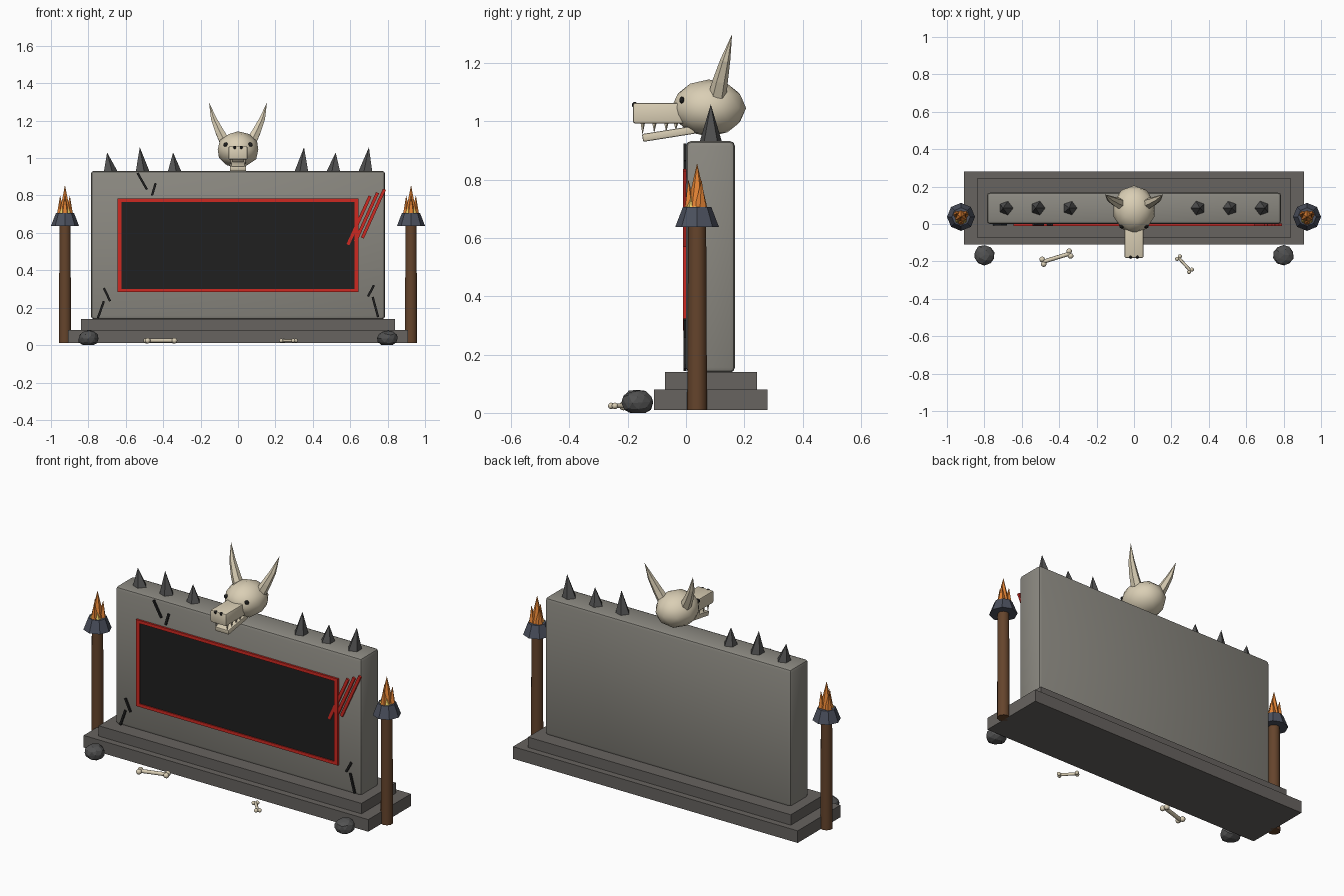
import bpy, bmesh, math, random
from mathutils import Vector, Matrix

if "Cube" in bpy.data.objects:
    bpy.data.objects.remove(bpy.data.objects["Cube"])

random.seed(4)


def mat(name, r, g, b):
    m = bpy.data.materials.new(name)
    m.diffuse_color = (r, g, b, 1)
    m.use_nodes = True
    m.node_tree.nodes["Principled BSDF"].inputs["Base Color"].default_value = m.diffuse_color
    return m


STONE = mat("slab_stone", 0.26, 0.25, 0.22)
BASE = mat("base_stone", 0.135, 0.125, 0.115)
BLACK = mat("black", 0.014, 0.014, 0.014)
RED = mat("red_paint", 0.62, 0.022, 0.015)
BONE = mat("bone", 0.70, 0.62, 0.46)
SPIKE = mat("dark_rock", 0.085, 0.085, 0.085)
WOOD = mat("wood", 0.13, 0.058, 0.025)
IRON = mat("iron", 0.07, 0.08, 0.11)
ORANGE = mat("flame_orange", 0.78, 0.23, 0.035)
YELLOW = mat("flame_yellow", 0.82, 0.60, 0.13)


def finish(name, bm, m, smooth=None):
    bmesh.ops.recalc_face_normals(bm, faces=bm.faces)
    me = bpy.data.meshes.new(name)
    bm.to_mesh(me)
    bm.free()
    me.materials.append(m)
    ob = bpy.data.objects.new(name, me)
    bpy.context.collection.objects.link(ob)
    if smooth:
        bpy.ops.object.select_all(action='DESELECT')
        ob.select_set(True)
        bpy.context.view_layer.objects.active = ob
        bpy.ops.object.shade_smooth_by_angle(angle=math.radians(smooth))
    return ob


def box(name, lo, hi, m, bevel=0, rot=None):
    """Box from corner to corner, optionally bevelled and turned about its centre."""
    lo, hi = Vector(lo), Vector(hi)
    bm = bmesh.new()
    bmesh.ops.create_cube(bm, size=1)
    bmesh.ops.scale(bm, vec=hi - lo, verts=bm.verts)
    if bevel:
        bmesh.ops.bevel(bm, geom=bm.edges[:], offset=bevel, segments=2,
                        affect='EDGES', profile=0.5)
    if rot:
        bmesh.ops.rotate(bm, matrix=rot, verts=bm.verts)
    bmesh.ops.translate(bm, vec=(lo + hi) / 2, verts=bm.verts)
    return finish(name, bm, m, 35 if bevel else None)


def tube(name, path, m, sides, smooth=None, turn=0.0):
    """Skin rings along (point, radius) pairs; radius 0 makes a tip."""
    pts = [Vector(p) for p, r in path]
    q = (pts[-1] - pts[0]).to_track_quat('Z', 'Y')
    if abs(pts[0].x - pts[-1].x) + abs(pts[0].y - pts[-1].y) < 1e-6:
        q = Matrix.Identity(3).to_quaternion()
    bm = bmesh.new()
    rings = []
    for p, (_, r) in zip(pts, path):
        n = sides if r > 0 else 1
        rings.append([bm.verts.new(p + q @ Vector((
            r * math.sin(turn + math.tau * i / sides),
            r * math.cos(turn + math.tau * i / sides), 0))) for i in range(n)])
    for a, b in zip(rings, rings[1:]):
        for i in range(sides):
            j = (i + 1) % sides
            bm.faces.new([a[i], a[j], b[0]] if len(b) == 1 else [a[i], a[j], b[j], b[i]])
    for end in (rings[0], rings[-1]):
        if len(end) > 2:
            bm.faces.new(end)
    return finish(name, bm, m, smooth)


def ball(name, c, s, m, sub=2, smooth=None):
    bm = bmesh.new()
    bmesh.ops.create_icosphere(bm, subdivisions=sub, radius=1)
    bmesh.ops.scale(bm, vec=s, verts=bm.verts)
    bmesh.ops.translate(bm, vec=c, verts=bm.verts)
    return finish(name, bm, m, smooth)


def strip(name, a, b, w, depth, m):
    """Thin flat bar on the slab front between two (x, z) points."""
    a, b = Vector(a), Vector(b)
    c, d = (a + b) / 2, b - a
    rot = Matrix.Rotation(-math.atan2(d.y, d.x), 3, 'Y')
    return box(name, (c.x - d.length / 2, -depth, c.y - w / 2),
               (c.x + d.length / 2, 0.002, c.y + w / 2), m, rot=rot)


# stepped base and slab
box("base_lower_step", (-0.91, -0.11, 0.01), (0.91, 0.28, 0.08), BASE)
box("base_upper_step", (-0.84, -0.072, 0.08), (0.84, 0.243, 0.14), BASE)
box("stone_slab", (-0.787, 0, 0.138), (0.787, 0.168, 0.932), STONE, bevel=0.018)

# dark panel with red frame
box("dark_panel", (-0.63, -0.005, 0.295), (0.63, 0.002, 0.77), BLACK)
for z in (0.292, 0.774):
    box("frame_rail", (-0.645, -0.011, z - 0.009), (0.645, 0.002, z + 0.009), RED)
for x in (-0.634, 0.634):
    box("frame_stile", (x - 0.011, -0.011, 0.283), (x + 0.011, 0.002, 0.783), RED)

# red claw scratches and black cracks
for a, b in (((0.588, 0.537), (0.706, 0.797)), ((0.628, 0.555), (0.746, 0.815)),
             ((0.665, 0.573), (0.783, 0.833))):
    strip("claw_scratch", a, b, 0.017, 0.0095, RED)
for a, b in (((-0.537, 0.92), (-0.487, 0.832)), ((-0.44, 0.866), (-0.46, 0.80)),
             ((-0.717, 0.305), (-0.684, 0.235)), ((-0.717, 0.235), (-0.749, 0.145)),
             ((0.727, 0.32), (0.695, 0.26)), ((0.72, 0.257), (0.749, 0.15))):
    strip("crack", a, b, 0.012, 0.0085, BLACK)

# spikes along the top
for x, tip, h in ((-0.685, -0.70, 1.03), (-0.514, -0.525, 1.058), (-0.343, -0.347, 1.03),
                  (0.343, 0.353, 1.058), (0.514, 0.522, 1.03), (0.685, 0.70, 1.058)):
    tube("top_spike", [((x, 0.085, 0.922), 0.042), ((tip, 0.085, h), 0)], SPIKE, 5)

# torches
for s in (-1, 1):
    x, y = s * 0.925, 0.038
    tube("torch_post", [((x, y, 0.01), 0.034), ((x, y, 0.66), 0.031)], WOOD, 10, 40)
    tube("torch_bowl", [((x, y, 0.637), 0.075), ((x, y, 0.705), 0.049)], IRON, 8)
    tube("flame_main", [((x, y, 0.69), 0.038), ((x, y, 0.856), 0)], ORANGE, 6)
    for k in range(3):
        t = math.radians(30 + 120 * k)
        dx, dy = math.cos(t), math.sin(t)
        tube("flame_side", [((x + 0.024 * dx, y + 0.024 * dy, 0.69), 0.024),
                            ((x + 0.030 * dx, y + 0.030 * dy, 0.80), 0)], ORANGE, 5)
    tube("flame_core", [((x, y - 0.008, 0.69), 0.044), ((x, y - 0.016, 0.765), 0)], YELLOW, 6)

# skull: cranium, snout, jaw
ball("skull_cranium", (0, 0.078, 1.045), (0.114, 0.128, 0.098), BONE, 2, 40)
box("skull_snout", (-0.051, -0.182, 0.992), (0.051, 0.06, 1.063), BONE, bevel=0.008)
box("skull_jaw", (-0.044, -0.15, 0.943), (0.044, 0.03, 0.97), BONE, bevel=0.005,
    rot=Matrix.Rotation(math.radians(9), 3, 'X'))

# skull details, mirrored
for s in (-1, 1):
    ball("nostril", (s * 0.018, -0.176, 1.056), (0.010, 0.010, 0.010), BLACK, 2)
    ball("eye", (s * 0.066, -0.014, 1.072), (0.013, 0.009, 0.012), BLACK, 2)
    for y, length in ((-0.149, 0.042), (-0.109, 0.036), (-0.068, 0.034), (-0.035, 0.028)):
        tube("tooth", [((s * 0.036, y, 0.997), 0.009), ((s * 0.036, y, 0.995 - length), 0)],
             BONE, 5)
    tube("horn", [((s * 0.072, 0.108, 1.09), 0.031), ((s * 0.098, 0.118, 1.14), 0.026),
                  ((s * 0.13, 0.135, 1.21), 0.017), ((s * 0.155, 0.158, 1.298), 0)], BONE, 6)

# loose rocks with flattened bottoms
for s in (-1, 1):
    rock = ball("loose_rock", (s * 0.80, -0.167, 0.036), (0.056, 0.055, 0.044), SPIKE, 2)
    for v in rock.data.vertices:
        v.co += Vector([random.uniform(-0.003, 0.003) for _ in range(3)])
        v.co.z = max(v.co.z, 0.0)

# scattered bones
for a, b, r in (((-0.487, -0.202), (-0.343, -0.158), 0.011),
                ((0.238, -0.180), (0.302, -0.250), 0.008)):
    a, b = Vector((*a, 0.024)), Vector((*b, 0.024))
    side = (b - a).normalized().cross(Vector((0, 0, 1))) * r * 1.2
    tube("bone_shaft", [(a, r), (b, r)], BONE, 8, 50)
    for end in (a, b):
        for k in (-1, 1):
            ball("bone_knob", end + side * k, (r * 1.4,) * 3, BONE, 2, 50)
